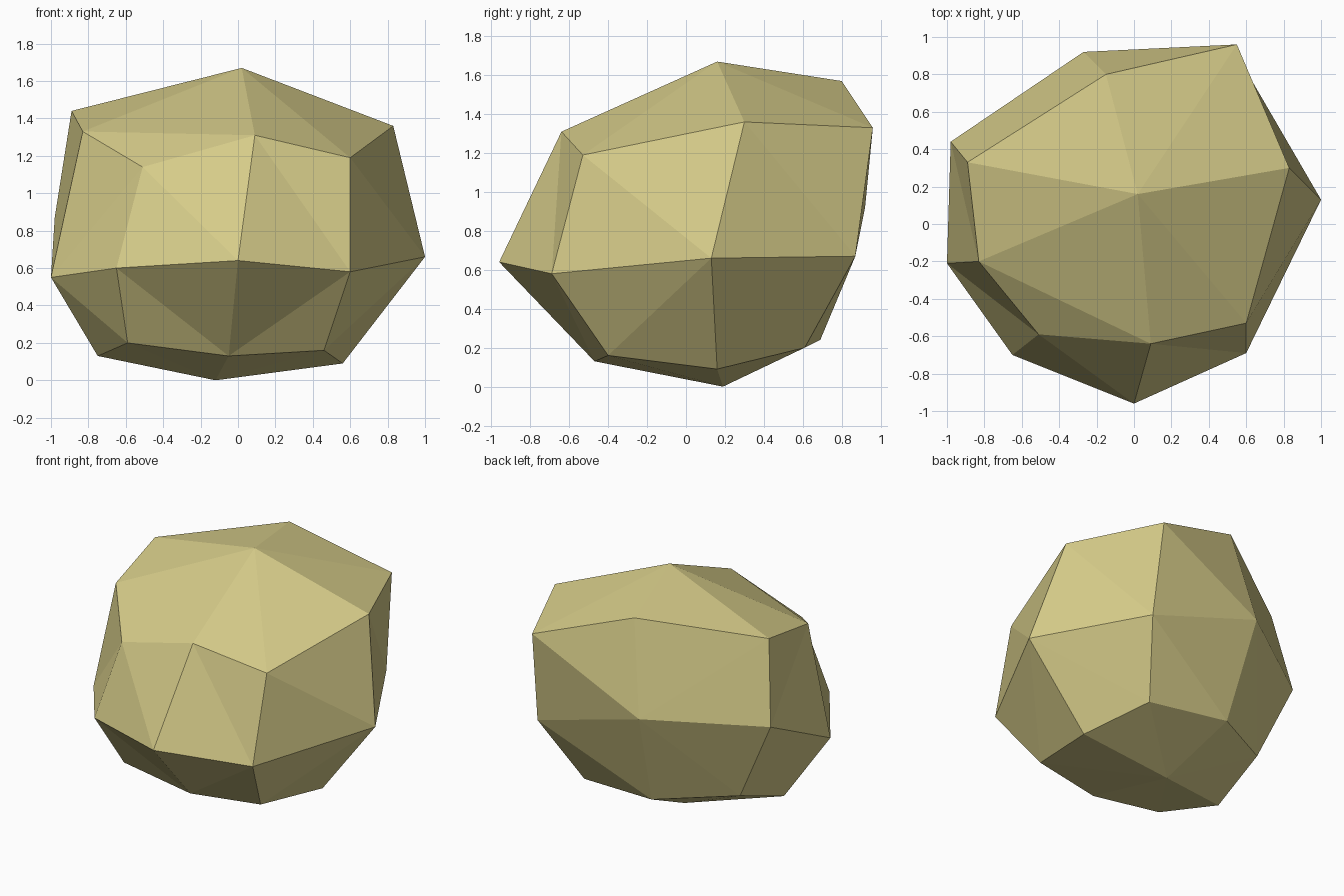
import bpy
import bmesh

# Remove only the default object
default_cube = bpy.data.objects.get("Cube")
if default_cube:
    bpy.data.objects.remove(default_cube, do_unlink=True)


def make_material(name, colour):
    material = bpy.data.materials.new(name)
    material.use_nodes = True
    material.diffuse_color = colour
    shader = material.node_tree.nodes["Principled BSDF"]
    shader.inputs["Base Color"].default_value = colour
    return material


# Boulder outline: an irregular eight-sided ring at each level, from front right round
upper_ring = [(-.51, -.59, 1.14), (.09, -.64, 1.31), (.6, -.53, 1.19), (.83, .3, 1.36),
              (.55, .96, 1.33), (-.15, .8, 1.57), (-.89, .33, 1.44), (-.83, -.2, 1.33)]
middle_ring = [(-.65, -.7, .6), (0, -.96, .64), (.6, -.69, .58), (1, .13, .66),
               (.57, .87, .67), (-.27, .92, .92), (-.98, .44, .87), (-1, -.21, .55)]
lower_ring = [(-.59, -.45, .2), (-.05, -.47, .13), (.46, -.4, .16), (.56, .16, .09),
              (.38, .61, .2), (-.21, .69, .24), (-.71, .4, .29), (-.75, -.04, .13)]
peak = (.02, .16, 1.67)
base = (-.12, .19, 0)


def bridge(bm, top, bottom):
    """Join two rings with a band of quads."""
    count = len(top)
    for i in range(count):
        j = (i + 1) % count
        bm.faces.new((bottom[i], bottom[j], top[j], top[i]))


def cap(bm, ring, centre):
    """Close a ring with quads that meet at one centre point."""
    count = len(ring)
    for i in range(1, count, 2):
        bm.faces.new((centre, ring[i], ring[(i + 1) % count], ring[(i + 2) % count]))


bm = bmesh.new()
upper, middle, lower = ([bm.verts.new(point) for point in ring]
                        for ring in (upper_ring, middle_ring, lower_ring))

# Two bands of side facets, then the top and the underside
bridge(bm, upper, middle)
bridge(bm, middle, lower)
cap(bm, upper, bm.verts.new(peak))
cap(bm, lower, bm.verts.new(base))

# Fold the uneven quads along their short diagonals for crisp flat facets
bmesh.ops.triangulate(bm, faces=bm.faces[:], quad_method='SHORT_EDGE')
bmesh.ops.recalc_face_normals(bm, faces=bm.faces[:])

mesh = bpy.data.meshes.new("boulder")
bm.to_mesh(mesh)
bm.free()
mesh.materials.append(make_material("sandy_stone", (.67, .6, .25, 1)))

boulder = bpy.data.objects.new("boulder", mesh)
bpy.context.collection.objects.link(boulder)
